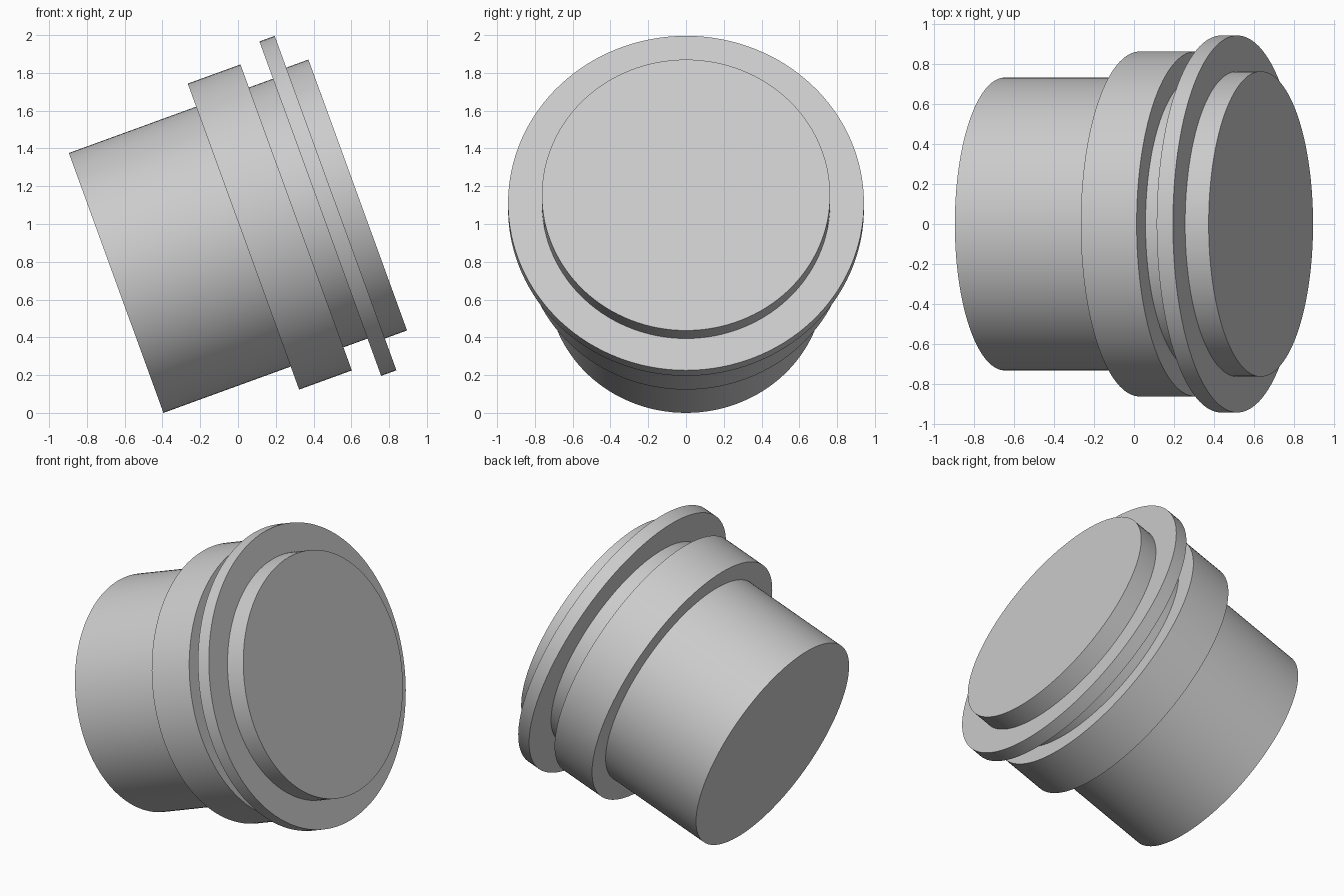
import bpy, bmesh, math
from mathutils import Vector, Matrix

# Remove the default cube
cube = bpy.data.objects.get("Cube")
if cube:
    bpy.data.objects.remove(cube, do_unlink=True)

# Single plain grey material
grey = bpy.data.materials.new("plain_grey")
grey.use_nodes = True
colour = (0.6, 0.6, 0.6, 1)
grey.diffuse_color = colour
grey.node_tree.nodes["Principled BSDF"].inputs["Base Color"].default_value = colour

TILT = math.radians(20)
BASE_CENTRE = Vector((-0.645, 0, 0.688))
SEGMENTS = 128

# Steps along the axis: start, end, radius
steps = [
    (0.0, 0.717, 0.732),     # barrel
    (0.717, 1.014, 0.862),   # collar
    (1.014, 1.150, 0.732),   # groove
    (1.150, 1.236, 0.942),   # flange
    (1.236, 1.361, 0.763),   # end boss
]

# Closed stepped profile, starting and ending on the axis
profile = [(0, 0)]
for start, end, radius in steps:
    profile += [(start, radius), (end, radius)]
profile.append((steps[-1][1], 0))

# Revolve the profile around the x axis
bm = bmesh.new()
verts = [bm.verts.new((x, 0, r)) for x, r in profile]
edges = [bm.edges.new(pair) for pair in zip(verts, verts[1:])]
bmesh.ops.spin(bm, geom=verts + edges, cent=(0, 0, 0), axis=(1, 0, 0),
               angle=math.tau, steps=SEGMENTS, use_merge=True)
bmesh.ops.remove_doubles(bm, verts=bm.verts, dist=0.0001)
bmesh.ops.recalc_face_normals(bm, faces=bm.faces)

# Tilt the axis upward and set the lower rim on the ground
bm.transform(Matrix.Translation(BASE_CENTRE) @ Matrix.Rotation(-TILT, 4, "Y"))
mesh = bpy.data.meshes.new("stepped_plug")
bm.to_mesh(mesh)
bm.free()
mesh.materials.append(grey)

plug = bpy.data.objects.new("stepped_plug", mesh)
bpy.context.collection.objects.link(plug)
bpy.ops.object.select_all(action="DESELECT")
plug.select_set(True)
bpy.context.view_layer.objects.active = plug
bpy.ops.object.shade_smooth_by_angle(angle=math.radians(30))
